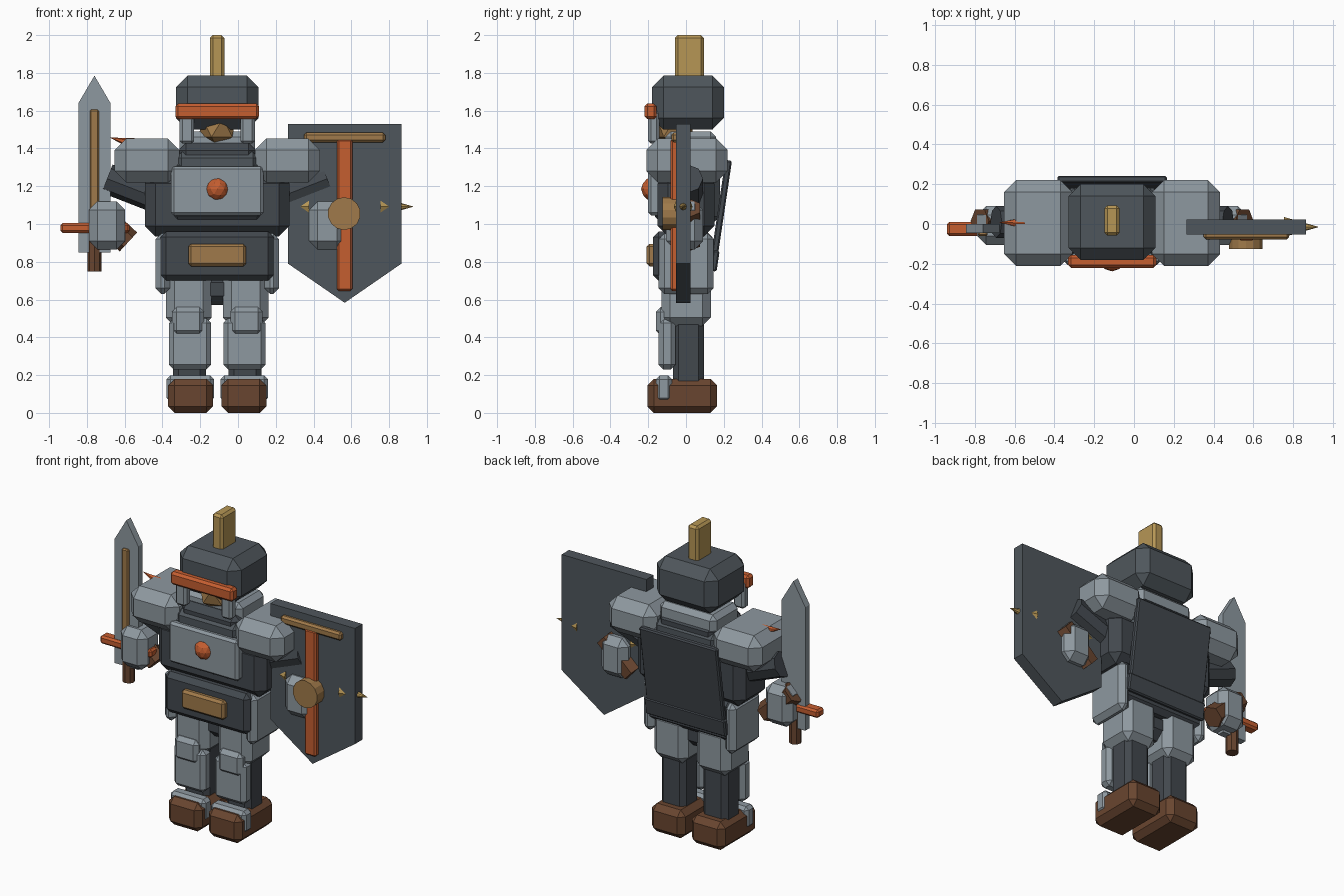
import bpy, bmesh, math
from mathutils import Vector, Matrix

if "Cube" in bpy.data.objects:
    bpy.data.objects.remove(bpy.data.objects["Cube"])

CX = -0.11  # body centre line


def material(name, rgb):
    m = bpy.data.materials.new(name)
    m.diffuse_color = (*rgb, 1)
    m.use_nodes = True
    m.node_tree.nodes["Principled BSDF"].inputs["Base Color"].default_value = m.diffuse_color
    return m


STEEL = material("light_steel", (0.27, 0.315, 0.35))
IRON = material("dark_iron", (0.078, 0.094, 0.107))
CHAR = material("charcoal", (0.055, 0.065, 0.076))
LEATHER = material("brown_leather", (0.141, 0.06, 0.029))
RED = material("orange_red", (0.56, 0.112, 0.03))
BRONZE = material("bronze", (0.352, 0.195, 0.069))
GOLD = material("gold", (0.468, 0.305, 0.091))


def finish(name, bm, mat):
    bmesh.ops.recalc_face_normals(bm, faces=bm.faces)
    me = bpy.data.meshes.new(name)
    bm.to_mesh(me)
    bm.free()
    me.materials.append(mat)
    ob = bpy.data.objects.new(name, me)
    bpy.context.collection.objects.link(ob)
    return ob


def box(name, mat, x, y, z, bevel=0.015, tilt=0.0):
    """Chamfered box from axis ranges, optionally tilted about x."""
    bm = bmesh.new()
    bmesh.ops.create_cube(bm, size=1)
    for v in bm.verts:
        v.co = Vector(((x[1] - x[0]) * v.co.x, (y[1] - y[0]) * v.co.y, (z[1] - z[0]) * v.co.z))
    if bevel:
        bmesh.ops.bevel(bm, geom=bm.edges[:], offset=bevel, segments=1, affect='EDGES')
    centre = Vector((sum(x) / 2, sum(y) / 2, sum(z) / 2))
    bm.transform(Matrix.Translation(centre) @ Matrix.Rotation(tilt, 4, 'X'))
    return finish(name, bm, mat)


def rod(name, mat, a, b, r1, r2, sides):
    """Cylinder or cone between two points."""
    a, b = Vector(a), Vector(b)
    bm = bmesh.new()
    bmesh.ops.create_cone(bm, cap_ends=True, segments=sides, radius1=r1, radius2=r2, depth=(b - a).length)
    bm.transform(Matrix.Translation((a + b) / 2) @ (b - a).to_track_quat('Z', 'Y').to_matrix().to_4x4())
    bmesh.ops.remove_doubles(bm, verts=bm.verts, dist=1e-5)
    return finish(name, bm, mat)


def ball(name, mat, centre, r, sub):
    bm = bmesh.new()
    bmesh.ops.create_icosphere(bm, subdivisions=sub, radius=r)
    bm.transform(Matrix.Translation(centre))
    return finish(name, bm, mat)


def plate(name, mat, outline, y0, y1):
    """Extruded outline in the xz plane."""
    bm = bmesh.new()
    f = bm.faces.new([bm.verts.new((x, y0, z)) for x, z in outline])
    out = bmesh.ops.extrude_face_region(bm, geom=[f])
    bmesh.ops.translate(bm, verts=[v for v in out["geom"] if isinstance(v, bmesh.types.BMVert)],
                        vec=(0, y1 - y0, 0))
    return finish(name, bm, mat)


def mid(half):
    return (CX - half, CX + half)


# Head
box("helmet", IRON, mid(0.218), (-0.18, 0.20), (1.5, 1.785), 0.06)
box("helmet_crest", GOLD, mid(0.038), (-0.058, 0.094), (1.74, 2.0), 0.015)
box("visor_band", RED, mid(0.222), (-0.22, -0.155), (1.555, 1.638), 0.015)
ball("face", BRONZE, (CX, -0.06, 1.51), 0.11, 1)
box("collar", STEEL, mid(0.2), (-0.11, 0.16), (1.36, 1.49), 0.03)
box("gorget_upper", CHAR, mid(0.205), (-0.155, 0.17), (1.3, 1.43), 0.04)
box("gorget_lower", IRON, mid(0.22), (-0.17, 0.18), (1.24, 1.38), 0.03)

# Torso
box("torso", CHAR, mid(0.383), (-0.15, 0.15), (0.935, 1.27), 0.055)
box("upper_chest", IRON, mid(0.25), (-0.165, 0.18), (1.0, 1.35), 0.04)
box("breastplate", STEEL, mid(0.245), (-0.2, -0.13), (1.045, 1.305), 0.015)
ball("chest_gem", RED, (CX, -0.175, 1.185), 0.063, 2)
box("waist", CHAR, mid(0.3), (-0.175, 0.14), (0.7, 0.96), 0.03)
box("belt_buckle", BRONZE, mid(0.153), (-0.208, -0.15), (0.775, 0.895), 0.015)
box("groin", CHAR, mid(0.1), (-0.09, 0.09), (0.57, 0.74), 0.05)

# Back cape with an overlapping hem
slope = -math.atan2(0.085, 0.57)
box("cape", CHAR, mid(0.275), (0.165, 0.2), (0.75, 1.34), 0.008, slope)
box("cape_hem", CHAR, mid(0.285), (0.135, 0.17), (0.75, 0.86), 0.008, slope)

# Paired limbs and armour
for s, side in ((-1, "right"), (1, "left")):
    def span(inner, outer):
        return tuple(sorted((CX + s * inner, CX + s * outer)))

    def at(dx, y, z):
        return (CX + s * dx, y, z)

    box(side + "_cheek_guard", STEEL, span(0.122, 0.2), (-0.2, -0.14), (1.425, 1.6), 0.015)
    box(side + "_shoulder", STEEL, span(0.2, 0.543), (-0.21, 0.22), (1.22, 1.452), 0.06)
    rod(side + "_upper_arm", CHAR, at(0.3, 0.01, 1.13), at(0.583, 0.01, 1.24), 0.08, 0.08, 8)
    rod(side + "_forearm", LEATHER, at(0.665, 0.015, 1.085), at(0.47, 0.015, 0.905), 0.068, 0.068, 6)
    box(side + "_gauntlet", STEEL, span(0.487, 0.678), (-0.105, 0.09), (0.865, 1.12), 0.045)
    box(side + "_hip_plate", STEEL, span(0.25, 0.327), (-0.145, 0.145), (0.63, 0.95), 0.03)
    # Leg
    box(side + "_thigh", STEEL, span(0.03, 0.272), (-0.13, 0.132), (0.46, 0.76), 0.045)
    box(side + "_lower_leg", CHAR, span(0.06, 0.235), (-0.07, 0.095), (0.14, 0.52), 0.03)
    box(side + "_knee_guard", STEEL, span(0.07, 0.24), (-0.16, -0.09), (0.41, 0.56), 0.025)
    box(side + "_shin_guard", STEEL, span(0.032, 0.256), (-0.145, -0.055), (0.23, 0.5), 0.025)
    box(side + "_boot", LEATHER, span(0.022, 0.26), (-0.205, 0.165), (0, 0.18), 0.035)
    box(side + "_boot_plate", STEEL, span(0.018, 0.268), (-0.16, -0.075), (0.06, 0.198), 0.02)

# Shoulder spike
rod("shoulder_spike", RED, (-0.555, 0.005, 1.425), (-0.68, 0.008, 1.458), 0.03, 0, 6)

# Sword
plate("sword_blade", STEEL, [(-0.845, 0.85), (-0.675, 0.85), (-0.675, 1.64), (-0.76, 1.785), (-0.845, 1.64)],
      -0.045, 0.0)
box("blade_fuller", BRONZE, (-0.784, -0.736), (-0.06, -0.03), (0.98, 1.605), 0.007)
box("crossguard", RED, (-0.94, -0.575), (-0.06, 0.01), (0.953, 1.005), 0.012)
rod("sword_grip", LEATHER, (-0.76, -0.02, 0.748), (-0.76, -0.02, 1.0), 0.038, 0.038, 8)

# Shield with trim, boss and side spikes
plate("shield", IRON, [(0.265, 1.53), (0.865, 1.53), (0.865, 0.79), (0.565, 0.583), (0.265, 0.79)], -0.052, 0.023)
box("shield_stripe", RED, (0.525, 0.605), (-0.082, -0.04), (0.645, 1.45), 0.01)
box("shield_bar", BRONZE, (0.35, 0.78), (-0.077, -0.04), (1.432, 1.484), 0.012)
rod("shield_boss", BRONZE, (0.562, -0.04, 1.055), (0.562, -0.125, 1.055), 0.087, 0.087, 14)
for s in (-1, 1):
    rod("shield_spike", GOLD, (0.565 + s * 0.19, -0.015, 1.092), (0.565 + s * 0.365, -0.015, 1.092), 0.05, 0, 8)
